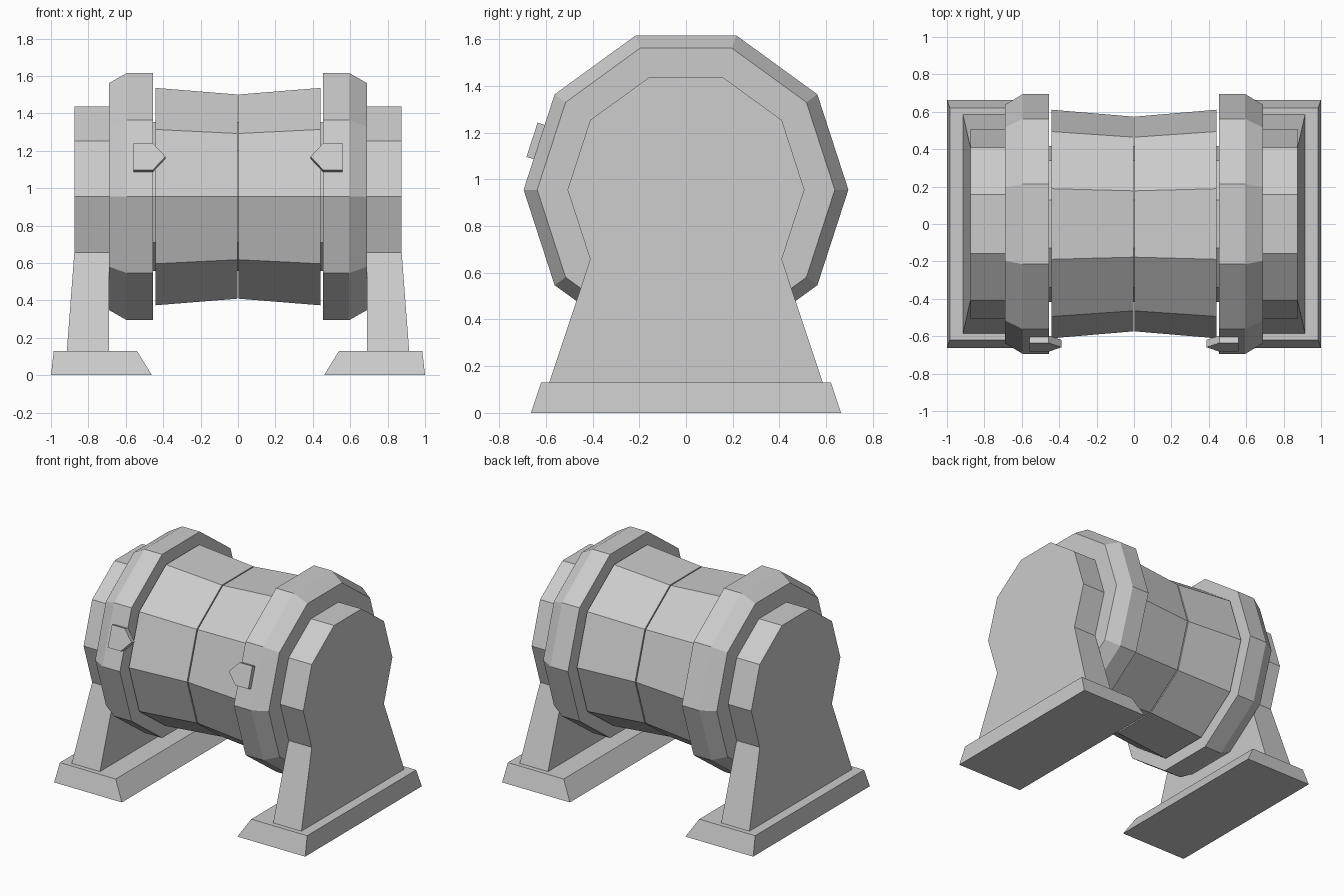
import bpy
from math import sin, cos, pi, radians

if "Cube" in bpy.data.objects:
    bpy.data.objects.remove(bpy.data.objects["Cube"])

AXIS_Z = 0.955   # height of the drum axis
SIDES = 10


def loft(name, rings, mirror=True):
    """Skin a list of equal-length point rings, cap both ends, mirror across x."""
    n = len(rings[0])
    verts = [p for ring in rings for p in ring]
    faces = [tuple(range(n))[::-1], tuple(range(len(verts) - n, len(verts)))]
    for k in range(len(rings) - 1):
        for i in range(n):
            j = (i + 1) % n
            faces.append((k * n + i, k * n + j, (k + 1) * n + j, (k + 1) * n + i))
    mesh = bpy.data.meshes.new(name)
    mesh.from_pydata(verts, [], faces)
    mesh.update()
    obj = bpy.data.objects.new(name, mesh)
    bpy.context.collection.objects.link(obj)
    if mirror:
        obj.modifiers.new("Mirror", 'MIRROR').use_mirror_merge = False
    return obj


def decagon(x, r):
    return [(x, r * cos(2 * pi * i / SIDES), AXIS_Z + r * sin(2 * pi * i / SIDES))
            for i in range(SIDES)]


def rect(x0, x1, y, z):
    return [(x0, -y, z), (x1, -y, z), (x1, y, z), (x0, y, z)]


# Drum: inner core, two waisted shells, two chamfered flanges
loft("drum_core", [decagon(-0.5, 0.418), decagon(0.5, 0.418)], mirror=False)
loft("drum_shell", [decagon(0.004, 0.574), decagon(0.441, 0.611)])
loft("drum_flange", [decagon(0.454, 0.695), decagon(0.594, 0.695), decagon(0.691, 0.637)])

# Side supports: decagon head flowing into a flared foot
head = [(r_y, r_z) for _, r_y, r_z in decagon(0, 0.507)]
profile = [(0.585, 0.13)] + [head[i % SIDES] for i in range(-1, 7)] + [(-0.585, 0.13)]


def outer_x(z):
    return 0.875 + 0.04 * max(0, (head[-1][1] - z) / (head[-1][1] - 0.13))


loft("side_support", [[(0.69, y, z) for y, z in profile],
                      [(outer_x(z), y, z) for y, z in profile]])

# Tapered foot plates
loft("foot_plate", [rect(0.46, 1.0, 0.664, 0), rect(0.54, 0.985, 0.62, 0.13)])

# Front pointer tabs on the flange facet
a = radians(18)
tab = [(0.56, -0.077), (0.56, 0.077), (0.457, 0.077), (0.388, 0), (0.457, -0.077)]
loft("pointer_tab", [[(x, -(d * cos(a) - t * sin(a)), AXIS_Z + d * sin(a) + t * cos(a))
                      for x, t in tab] for d in (0.652, 0.693)])

# Consistent outward normals
import bmesh
for obj in bpy.context.collection.objects:
    bm = bmesh.new()
    bm.from_mesh(obj.data)
    bmesh.ops.recalc_face_normals(bm, faces=bm.faces)
    bm.to_mesh(obj.data)
    bm.free()
